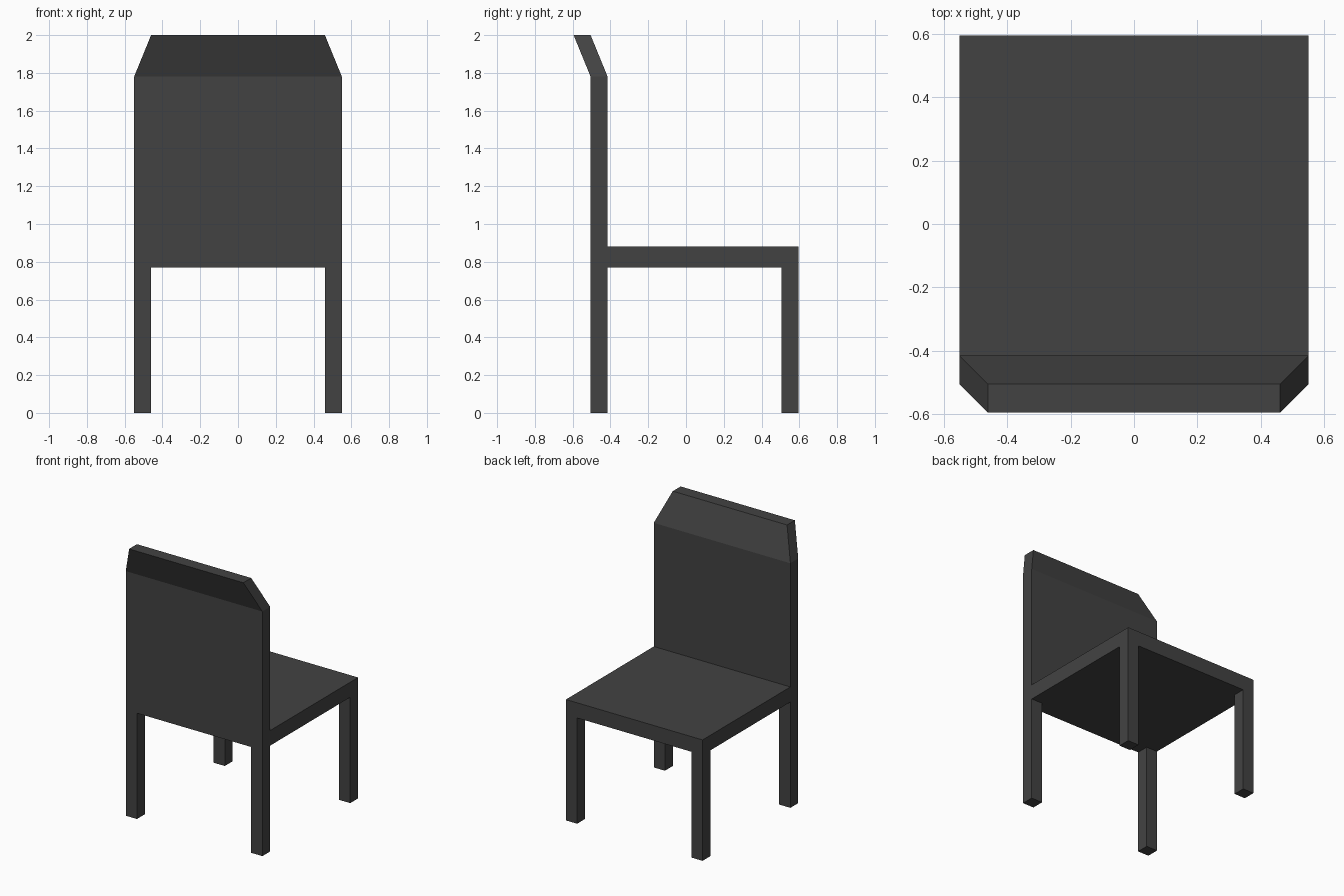
import bpy
import bmesh
from mathutils import Vector

if "Cube" in bpy.data.objects:
    bpy.data.objects.remove(bpy.data.objects["Cube"])

HALF_W = 0.55                   # half width of the chair
LEG = 0.09                      # leg and backrest thickness
SEAT_Z0, SEAT_Z1 = 0.77, 0.88   # underside and top of the seat
BACK_Y, FRONT_Y = -0.505, 0.595
BEND_Z, TOP_Z = 1.78, 2.0       # backrest bend and top edge

dark = bpy.data.materials.new("dark_grey")
dark.diffuse_color = (0.055, 0.055, 0.055, 1)
dark.use_nodes = True
dark.node_tree.nodes["Principled BSDF"].inputs["Base Color"].default_value = dark.diffuse_color


def box_mesh(lo, hi):
    """Bmesh box between two corners."""
    lo, hi = Vector(lo), Vector(hi)
    bm = bmesh.new()
    bmesh.ops.create_cube(bm, size=1)
    bmesh.ops.scale(bm, vec=hi - lo, verts=bm.verts)
    bmesh.ops.translate(bm, vec=(lo + hi) / 2, verts=bm.verts)
    return bm


def add_object(name, bm):
    bmesh.ops.recalc_face_normals(bm, faces=bm.faces)
    mesh = bpy.data.meshes.new(name)
    bm.to_mesh(mesh)
    bm.free()
    mesh.materials.append(dark)
    obj = bpy.data.objects.new(name, mesh)
    bpy.context.collection.objects.link(obj)


# Seat slab, butting against the backrest
add_object("seat", box_mesh((-HALF_W, BACK_Y + LEG, SEAT_Z0),
                            (HALF_W, FRONT_Y, SEAT_Z1)))

# Backrest: upright panel, top face extruded into a narrowing, leaning headpiece
bm = box_mesh((-HALF_W, BACK_Y, SEAT_Z0), (HALF_W, BACK_Y + LEG, BEND_Z))
top = max(bm.faces, key=lambda f: f.calc_center_median().z)
new = bmesh.ops.extrude_face_region(bm, geom=[top])["geom"]
bmesh.ops.delete(bm, geom=[top], context="FACES_ONLY")
verts = [v for v in new if isinstance(v, bmesh.types.BMVert)]
bmesh.ops.translate(bm, vec=(0, -LEG, TOP_Z - BEND_Z), verts=verts)
bmesh.ops.scale(bm, vec=((HALF_W - LEG) / HALF_W, 1, 1), verts=verts)
add_object("backrest", bm)

# Four square legs
for end, y in (("backrest_side", BACK_Y), ("open_side", FRONT_Y - LEG)):
    for side, x in (("left", -HALF_W), ("right", HALF_W - LEG)):
        add_object(f"{end}_leg_{side}",
                   box_mesh((x, y, 0), (x + LEG, y + LEG, SEAT_Z0)))
